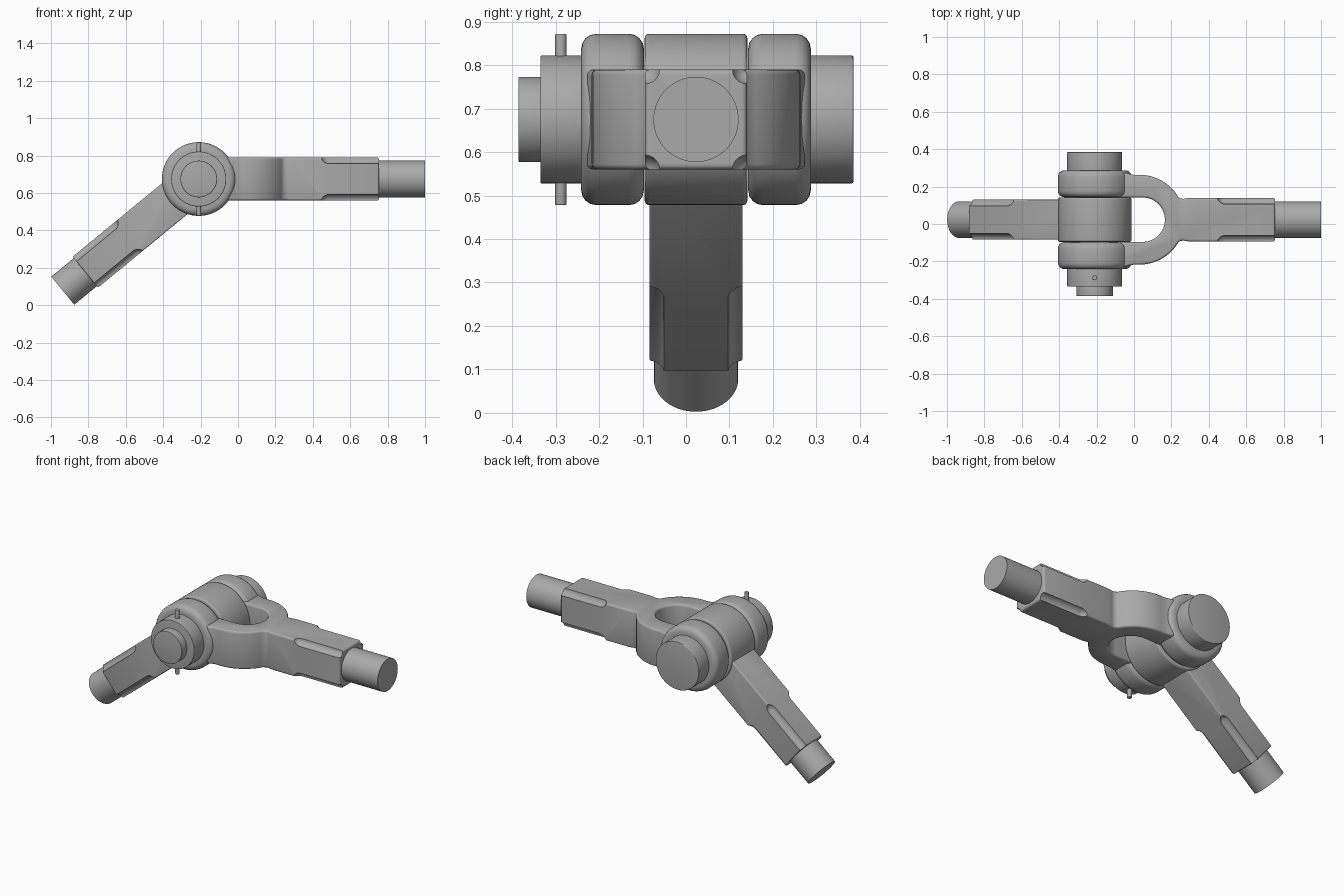
import bpy, bmesh
from math import sin, cos, pi, radians
from mathutils import Matrix, Vector

if "Cube" in bpy.data.objects:
    bpy.data.objects.remove(bpy.data.objects["Cube"])

steel = bpy.data.materials.new("grey steel")
steel.use_nodes = True
GREY = (0.4, 0.4, 0.4, 1)
steel.diffuse_color = GREY
steel.node_tree.nodes["Principled BSDF"].inputs["Base Color"].default_value = GREY

PIVOT = Vector((-0.21, 0.023, 0.675))   # centre of the hinge
ROD_TURN = radians(140.6)               # swing of the lower rod


def make(name, bm, turn=0.0):
    """Object whose origin sits on the hinge, turned about the hinge axis."""
    bmesh.ops.recalc_face_normals(bm, faces=bm.faces)
    me = bpy.data.meshes.new(name)
    bm.to_mesh(me)
    bm.free()
    me.materials.append(steel)
    ob = bpy.data.objects.new(name, me)
    bpy.context.collection.objects.link(ob)
    ob.location = PIVOT
    ob.rotation_euler.y = turn
    return ob


def activate(ob):
    bpy.ops.object.select_all(action='DESELECT')
    ob.select_set(True)
    bpy.context.view_layer.objects.active = ob


def bevel(ob, width, segments=4):
    activate(ob)
    m = ob.modifiers.new("soft edges", 'BEVEL')
    m.width, m.segments = width, segments
    m.limit_method, m.angle_limit = 'ANGLE', radians(35)
    bpy.ops.object.modifier_apply(modifier=m.name)


def smooth(ob):
    activate(ob)
    bpy.ops.object.shade_smooth_by_angle(angle=radians(35))


def cylinder(name, axis, lo, hi, r, offset=(0, 0, 0), soft=0.0, turn=0.0, segs=64):
    bm = bmesh.new()
    bmesh.ops.create_cone(bm, cap_ends=True, segments=segs, radius1=r, radius2=r, depth=hi - lo)
    rot = {'x': Matrix.Rotation(pi / 2, 4, 'Y'), 'y': Matrix.Rotation(-pi / 2, 4, 'X'),
           'z': Matrix.Identity(4)}[axis]
    move = Matrix.Translation(Vector(offset)) @ rot @ Matrix.Translation((0, 0, (lo + hi) / 2))
    bmesh.ops.transform(bm, matrix=move, verts=bm.verts)
    ob = make(name, bm, turn)
    if soft:
        bevel(ob, soft)
    smooth(ob)
    return ob


def extrude_outline(name, pts, half, turn=0.0):
    """Closed top outline extruded to +-half in z."""
    bm = bmesh.new()
    face = bm.faces.new([bm.verts.new((x, y, -half)) for x, y in pts])
    up = bmesh.ops.extrude_face_region(bm, geom=[face])
    verts = [v for v in up["geom"] if isinstance(v, bmesh.types.BMVert)]
    bmesh.ops.translate(bm, verts=verts, vec=(0, 0, 2 * half))
    return make(name, bm, turn)


def notch_corners(ob, start, end, hy, hz, r=0.033):
    """Scoop the four long corners of a bar, with rounded run-outs."""
    bm = bmesh.new()
    n = 24
    for sy in (-1, 1):
        for sz in (-1, 1):
            rings = []
            for x, rad in ((start, r * 0.1), (start + 0.006, r * 0.45), (start + 0.018, r * 0.8),
                           (start + 0.035, r), (end + 0.05, r)):
                rings.append([bm.verts.new((x, sy * hy + rad * cos(2 * pi * i / n),
                                            sz * hz + rad * sin(2 * pi * i / n))) for i in range(n)])
            for a, b in zip(rings, rings[1:]):
                for i in range(n):
                    j = (i + 1) % n
                    bm.faces.new((a[i], a[j], b[j], b[i]))
            bm.faces.new(rings[0])
            bm.faces.new(rings[-1])
    cutter = make("corner_cutter", bm, ob.rotation_euler.y)
    cutter.hide_render = True
    activate(ob)
    m = ob.modifiers.new("notches", 'BOOLEAN')
    m.operation, m.object, m.solver = 'DIFFERENCE', cutter, 'EXACT'
    bpy.ops.object.modifier_apply(modifier=m.name)
    bpy.data.objects.remove(cutter)


# hinge barrel and the two fork eyes
cylinder("rod_barrel", 'y', -0.118, 0.118, 0.197, soft=0.01, segs=96)
for side, label in ((-1, "front"), (1, "back")):
    lo, hi = sorted((side * 0.12, side * 0.264))
    cylinder(label + "_fork_eye", 'y', lo, hi, 0.197, soft=0.034, segs=96)

# hinge pin: head behind, collar and pin end in front
cylinder("pin_head", 'y', 0.25, 0.362, 0.147, soft=0.004)
cylinder("pin_collar", 'y', -0.358, -0.25, 0.147, soft=0.003)
cylinder("pin_end", 'y', -0.408, -0.34, 0.098, soft=0.003)
cylinder("locking_pin", 'z', -0.197, 0.197, 0.013, offset=(0, -0.311, 0), soft=0.003, segs=24)

# fork: arms curving round into the square bar
BAR, END = 0.117, 0.965
outer = [(0.06, 0.25), (0.17, 0.25), (0.19, 0.244), (0.21, 0.24)]
outer += [(0.24 + 0.24 * sin(a), 0.24 * cos(a)) for a in (radians(5 * i) for i in range(13))]
outer += [(0.464, 0.11), (0.482, 0.113), (0.505, BAR), (END, BAR)]
inner = [(0.257 + 0.118 * sin(a), 0.1185 * cos(a)) for a in (pi * i / 32 for i in range(33))]
outline = outer + [(x, -y) for x, y in reversed(outer)] + [(0.06, -0.1185)] + inner[::-1] + [(0.06, 0.1185)]
fork = extrude_outline("fork", outline, 0.115)
bevel(fork, 0.012, 3)
notch_corners(fork, 0.655, END, BAR, 0.115)
smooth(fork)
cylinder("fork_stub", 'x', END - 0.02, 1.21, 0.098)

# lower rod: square bar and round stub
HALF, SHOULDER = 0.107, 0.785
rod = extrude_outline("lower_rod", [(0.05, -HALF), (SHOULDER, -HALF), (SHOULDER, HALF), (0.05, HALF)],
                      HALF, ROD_TURN)
bevel(rod, 0.007, 3)
notch_corners(rod, 0.475, SHOULDER, HALF, HALF)
smooth(rod)
cylinder("rod_stub", 'x', SHOULDER - 0.02, 0.941, 0.097, turn=ROD_TURN)

# small set-screw dimple on the collar
cylinder("set_screw", 'z', 0.13, 0.15, 0.011, offset=(0, -0.311, 0), segs=24)
